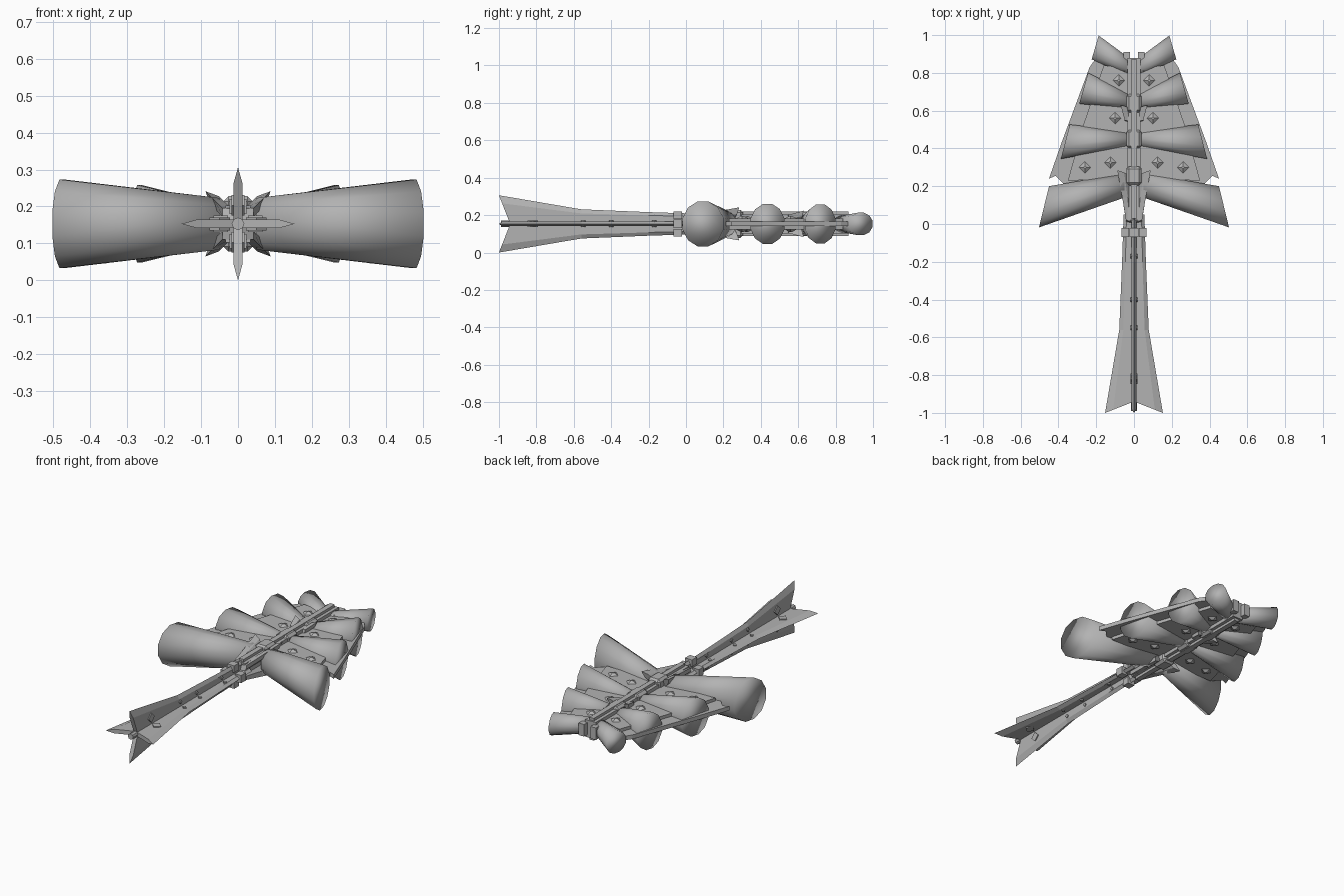
import bpy, bmesh, math
from mathutils import Matrix, Vector

if "Cube" in bpy.data.objects:
    bpy.data.objects.remove(bpy.data.objects["Cube"])

ZC = 0.153
grey = bpy.data.materials.new("hull grey")
grey.diffuse_color = (0.45, 0.45, 0.45, 1)
grey.use_nodes = True
grey.node_tree.nodes["Principled BSDF"].inputs["Base Color"].default_value = grey.diffuse_color


def finish(name, bm, smooth=False):
    """Turn a bmesh, built around z = 0, into an object at hull height."""
    bmesh.ops.recalc_face_normals(bm, faces=bm.faces)
    bmesh.ops.translate(bm, verts=bm.verts, vec=(0, 0, ZC))
    me = bpy.data.meshes.new(name)
    bm.to_mesh(me)
    bm.free()
    me.materials.append(grey)
    for p in me.polygons:
        p.use_smooth = smooth
    ob = bpy.data.objects.new(name, me)
    bpy.context.collection.objects.link(ob)
    return ob


def loft(bm, rings):
    """Skin a list of equal closed rings and cap both ends."""
    rows = [[bm.verts.new(p) for p in r] for r in rings]
    n = len(rows[0])
    for a, b in zip(rows, rows[1:]):
        for i in range(n):
            j = (i + 1) % n
            bm.faces.new((a[i], a[j], b[j], b[i]))
    bm.faces.new(rows[0])
    bm.faces.new(rows[-1])


def box(name, centre, size, bevel=0.0):
    bm = bmesh.new()
    m = Matrix.Translation(centre) @ Matrix.Diagonal((*size, 1))
    bmesh.ops.create_cube(bm, size=1, matrix=m)
    if bevel:
        bmesh.ops.bevel(bm, geom=bm.edges[:], offset=bevel, segments=1, affect='EDGES')
    return finish(name, bm)


def plate(name, outline, half, side):
    bm = bmesh.new()
    loft(bm, [[(side * x, y, z) for x, y in outline] for z in (-half, half)])
    return finish(name, bm)


def ring(a, b, rz, side, n=12):
    """Ellipse whose flat diameter runs from a to b in plan."""
    a, b = Vector(a), Vector(b)
    c, u = (a + b) / 2, (a - b) / 2
    pts = []
    for i in range(n):
        t = math.tau * (i + 0.5) / n
        k = 1.035
        p = c + u * math.cos(t) * k
        pts.append((side * p.x, p.y, rz * math.sin(t) * k))
    return pts


def fin(name, stations, half, angle):
    """Radial blade: stations are (y at root, y at edge, inner r, outer r)."""
    bm = bmesh.new()
    rings = []
    for yr, ye, r0, r in stations:
        m = r0 + (r - r0) * 0.72
        ym = yr + (ye - yr) * 0.72
        rings.append([(r0, yr, half), (m, ym, half), (r, ye, 0),
                      (m, ym, -half), (r0, yr, -half)])
    loft(bm, rings)
    bmesh.ops.rotate(bm, verts=bm.verts, matrix=Matrix.Rotation(angle, 3, 'Y'))
    return finish(name, bm)


# Flared pods: inner edge pair, inner height, outer edge pair, outer height
pods = {
    "front_pod": ((0.05, 0.27), (0.05, 0.14), 0.07, (0.45, 0.2), (0.503, -0.018), 0.12),
    "second_pod": ((0.02, 0.488), (0.02, 0.408), 0.045, (0.34, 0.527), (0.387, 0.345), 0.107),
    "third_pod": ((0.02, 0.69), (0.02, 0.605), 0.045, (0.243, 0.8), (0.29, 0.637), 0.105),
    "rear_pod": ((0.0, 0.86), (0.01, 0.775), 0.04, (0.187, 0.998), (0.224, 0.872), 0.06),
}
for side, tag in ((1, "right"), (-1, "left")):
    for name, (a0, b0, z0, a1, b1, z1) in pods.items():
        bm = bmesh.new()
        loft(bm, [ring(a0, b0, z0, side), ring(a1, b1, z1, side)])
        finish(f"{name}_{tag}", bm, smooth=True)

    # Thin outer wing with a thicker inner panel
    plate(f"wing_{tag}", [(0, 0.23), (0.375, 0.215), (0.415, 0.255), (0.45, 0.24),
                          (0.38, 0.44), (0.235, 0.83), (0.2, 0.88), (0, 0.84)], 0.012, side)
    plate(f"wing_panel_{tag}", [(0, 0.24), (0.35, 0.23), (0.27, 0.52),
                                (0.16, 0.84), (0, 0.82)], 0.03, side)

    # Diamond studs above and below the wing
    for i, (x, y) in enumerate([(0.1, 0.56), (0.125, 0.325), (0.26, 0.3), (0.08, 0.76)]):
        bm = bmesh.new()
        for s in (1, -1):
            m = Matrix.Translation((side * x, y, s * 0.035))
            bmesh.ops.create_cone(bm, cap_ends=True, segments=4, radius1=0.035,
                                  radius2=0.008 if s > 0 else 0.035, depth=0.014, matrix=m)
            if s < 0:
                low = [v for v in bm.verts if v.co.z < -0.04]
                for v in low:
                    v.co.x = side * x + (v.co.x - side * x) * 0.25
                    v.co.y = y + (v.co.y - y) * 0.25
        finish(f"wing_stud_{i}_{tag}", bm)

    # Rear prongs beside the spine
    box(f"rear_prong_{tag}", (side * 0.038, 0.86, 0), (0.035, 0.1, 0.07))

# Spine, hubs between the pods and the long front rod
box("spine", (0, 0.45, 0), (0.068, 0.86, 0.1))
box("spine_ridge", (0, 0.45, 0), (0.03, 0.84, 0.13))
for i, (y, w, h) in enumerate([(0.255, 0.08, 0.15), (0.45, 0.08, 0.125), (0.64, 0.08, 0.125),
                               (0.83, 0.06, 0.1)]):
    box(f"hub_{i}", (0, y, 0), (w, 0.1, h), 0.014)
bm = bmesh.new()
bmesh.ops.create_cone(bm, cap_ends=True, segments=8, radius1=0.017, radius2=0.017, depth=1.2,
                      matrix=Matrix.Translation((0, -0.39, 0)) @ Matrix.Rotation(math.pi / 2, 4, 'X'))
finish("centre_rod", bm)

# Four long notched blades, their collars and the diagonal braces
for k in range(4):
    a = k * math.pi / 2
    fin(f"long_blade_{k}", [(0.05, 0.05, 0, 0.055), (-0.2, -0.2, 0, 0.063),
                            (-0.56, -0.56, 0, 0.078), (-0.94, -1.0, 0, 0.153)], 0.012, a)
    d = Vector((math.cos(a), 0, math.sin(a)))
    size = (0.04, 0.045, 0.045) if k % 2 == 0 else (0.045, 0.045, 0.04)
    box(f"collar_{k}", d * 0.047 + Vector((0, -0.045, 0)), size)

    bm = bmesh.new()
    for side in (1, -1):
        for r, y in ((0.035, -0.17), (0.035, -0.4), (0.04, -0.55), (0.05, -0.82)):
            m = Matrix.Translation((r, y, side * 0.012)) @ Matrix.Diagonal((1, 1, 0.5, 1))
            rad = 0.012 if y > -0.6 else 0.028
            m = m @ Matrix.Diagonal((rad, rad, 0.016, 1)) @ Matrix.Rotation(math.pi / 4, 4, 'Z')
            bmesh.ops.create_cube(bm, size=1.4, matrix=m)
    bmesh.ops.rotate(bm, verts=bm.verts, matrix=Matrix.Rotation(a, 3, 'Y'))
    finish(f"blade_studs_{k}", bm)

    q = a + math.pi / 4
    fin(f"front_brace_{k}", [(0.0, 0.02, 0, 0.06), (0.14, 0.14, 0, 0.088),
                             (0.24, 0.285, 0, 0.125)], 0.016, q)
    fin(f"mid_brace_{k}", [(0.53, 0.55, 0, 0.07), (0.6, 0.63, 0, 0.1)], 0.014, q)
